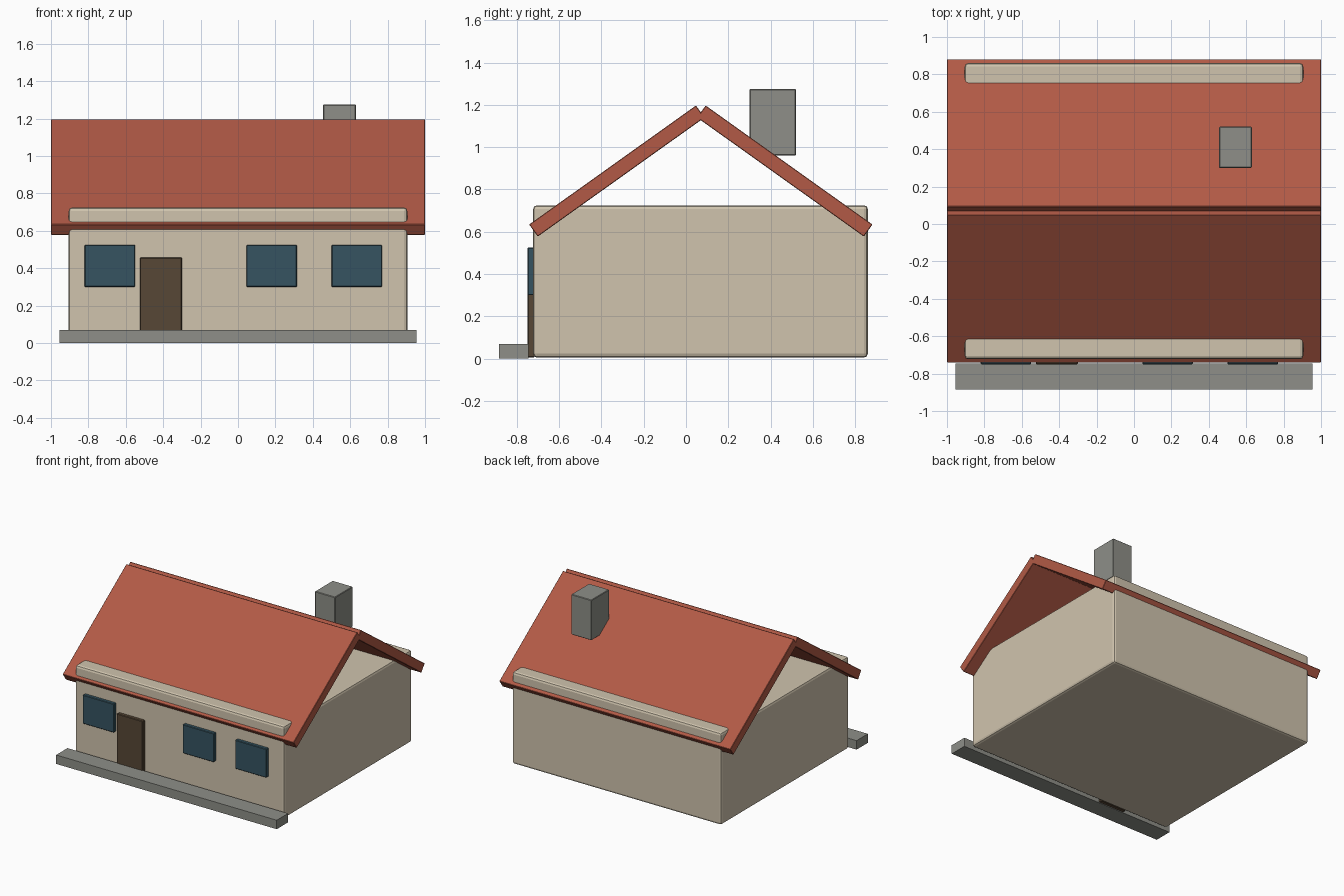
import bpy
from math import radians

if "Cube" in bpy.data.objects:
    bpy.data.objects.remove(bpy.data.objects["Cube"], do_unlink=True)


def material(name, *rgb):
    """Flat material from 0-255 display values, stored as linear."""
    linear = [((c / 255 + 0.055) / 1.055) ** 2.4 for c in rgb] + [1.0]
    mat = bpy.data.materials.new(name)
    mat.use_nodes = True
    mat.diffuse_color = linear
    mat.node_tree.nodes["Principled BSDF"].inputs["Base Color"].default_value = linear
    return mat


cream = material("cream_plaster", 208, 196, 174)
red = material("red_tile", 178, 90, 70)
grey = material("grey_stone", 142, 143, 136)
blue = material("dark_blue_glass", 54, 84, 97)
brown = material("brown_wood", 87, 71, 54)


def box(name, mat, x, y, z, bevel=0.0, segments=1, tilt=0.0):
    """Box spanning the given (min, max) ranges, tilted about its centre."""
    spans = (x, y, z)
    bpy.ops.mesh.primitive_cube_add(size=1, location=[(a + b) / 2 for a, b in spans])
    obj = bpy.context.object
    obj.name = name
    obj.scale = [b - a for a, b in spans]
    bpy.ops.object.transform_apply(location=False, rotation=False, scale=True)
    obj.rotation_euler.x = radians(tilt)
    obj.data.materials.append(mat)
    if bevel:
        mod = obj.modifiers.new("edge_bevel", 'BEVEL')
        mod.width = bevel
        mod.segments = segments
    return obj


# Walls: one block whose upper edges poke through the roof
box("house_walls", cream, (-0.905, 0.905), (-0.723, 0.86), (0.005, 0.725), 0.018, 2)

# Two crossing roof slabs, mirrored about the ridge
RIDGE_Y, OFFSET, ROOF_Z = 0.07, 0.397, 0.887
LENGTH, THICK = 0.969, 0.07
for name, side in (("front_roof", -1), ("back_roof", 1)):
    y = RIDGE_Y + side * OFFSET
    box(name, red, (-1, 1), (y - LENGTH / 2, y + LENGTH / 2),
        (ROOF_Z - THICK / 2, ROOF_Z + THICK / 2), 0.003, tilt=-side * 35.5)

# Chimney and porch step
box("chimney", grey, (0.455, 0.63), (0.30, 0.52), (0.96, 1.275), 0.004)
box("porch_step", grey, (-0.955, 0.955), (-0.885, -0.745), (0, 0.07))

# Front door and windows
FACADE = (-0.75, -0.715)
box("front_door", brown, (-0.525, -0.30), FACADE, (0.005, 0.457), 0.004)
for name, left in (("right_window", -0.82), ("middle_window", 0.045), ("left_window", 0.50)):
    box(name, blue, (left, left + 0.27), FACADE, (0.30, 0.525), 0.004)
